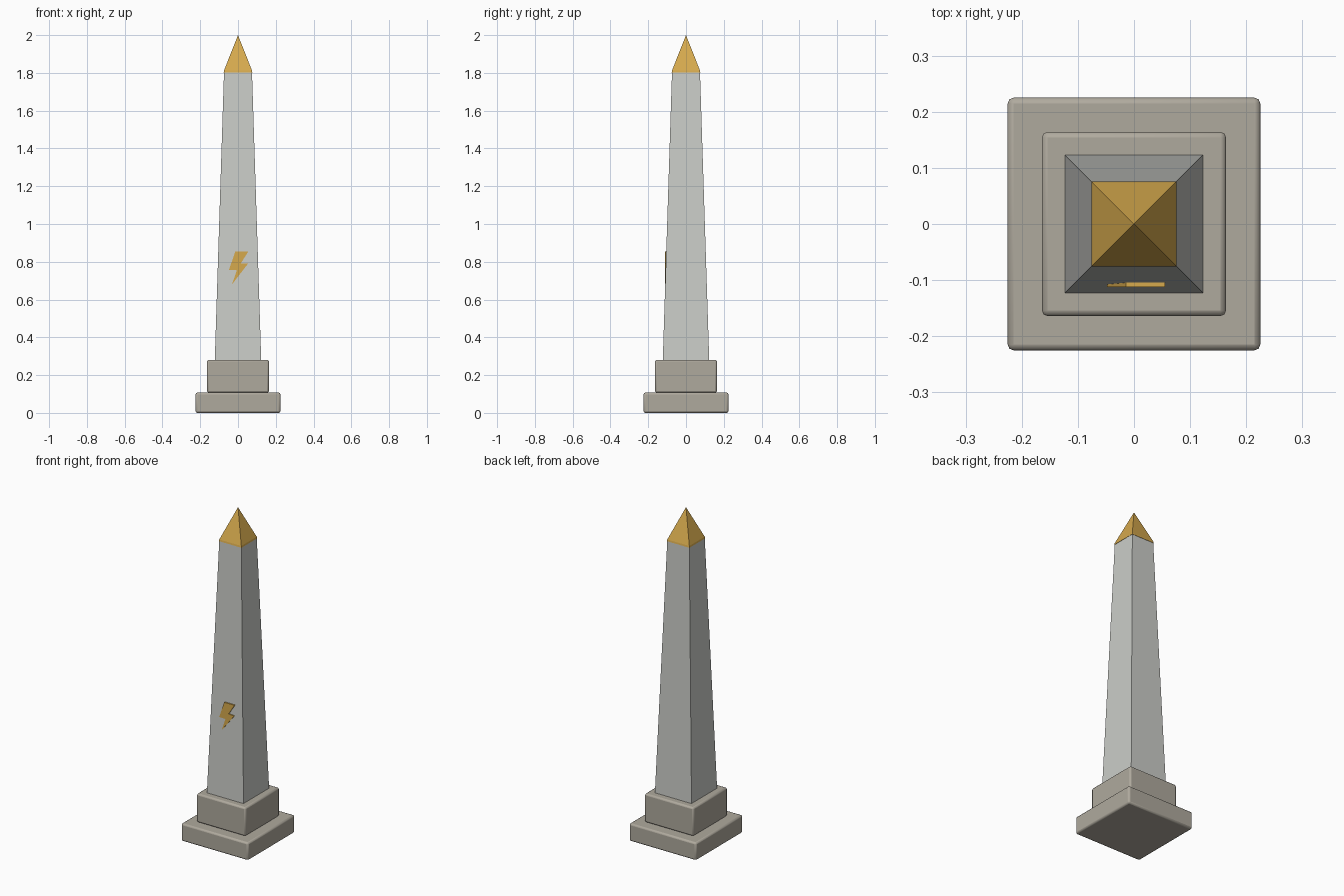
import bpy, bmesh, math

cube = bpy.data.objects.get("Cube")
if cube:
    bpy.data.objects.remove(cube, do_unlink=True)


def material(name, rgb):
    m = bpy.data.materials.new(name)
    m.use_nodes = True
    m.diffuse_color = (*rgb, 1)
    m.node_tree.nodes["Principled BSDF"].inputs["Base Color"].default_value = (*rgb, 1)
    return m


pale = material("pale_stone", (0.60, 0.61, 0.58))
warm = material("warm_stone", (0.43, 0.40, 0.34))
gold = material("gold", (0.67, 0.40, 0.075))


def make_object(name, bm, mat):
    bmesh.ops.recalc_face_normals(bm, faces=bm.faces)
    mesh = bpy.data.meshes.new(name)
    bm.to_mesh(mesh)
    bm.free()
    mesh.materials.append(mat)
    obj = bpy.data.objects.new(name, mesh)
    bpy.context.collection.objects.link(obj)
    return obj


def square_loft(name, rings, mat, apex=None):
    """Stack square rings of (half width, height), closed by a lid or a point."""
    bm = bmesh.new()
    loops = [[bm.verts.new((sx * h, sy * h, z))
              for sx, sy in ((-1, -1), (1, -1), (1, 1), (-1, 1))] for h, z in rings]
    bm.faces.new(loops[0])
    for low, high in zip(loops, loops[1:]):
        for i in range(4):
            j = (i + 1) % 4
            bm.faces.new((low[i], low[j], high[j], high[i]))
    if apex is None:
        bm.faces.new(loops[-1])
    else:
        tip = bm.verts.new((0, 0, apex))
        for i in range(4):
            bm.faces.new((loops[-1][i], loops[-1][(i + 1) % 4], tip))
    return make_object(name, bm, mat)


# Two stepped base blocks with softened edges
for name, half, bottom, top in (("lower_plinth", 0.225, 0, 0.107),
                                ("upper_plinth", 0.164, 0.107, 0.281)):
    block = square_loft(name, [(half, bottom), (half, top)], warm)
    bevel = block.modifiers.new("soft_edges", "BEVEL")
    bevel.width = 0.01
    bevel.segments = 2
    bpy.context.view_layer.objects.active = block
    block.select_set(True)
    bpy.ops.object.shade_smooth_by_angle(angle=math.radians(50))
    block.select_set(False)

# Tapered shaft
square_loft("shaft", [(0.123, 0.275), (0.074, 1.805)], pale)

# Pyramid tip with a thin collar
square_loft("gold_cap", [(0.076, 1.803), (0.074, 1.813)], gold, apex=2.0)

# Lightning bolt plate on the front
bolt = [(-0.014, 0.855), (0.055, 0.855), (0.015, 0.792), (0.053, 0.790),
        (-0.032, 0.680), (-0.006, 0.755), (-0.048, 0.757)]
bm = bmesh.new()
face = bm.faces.new([bm.verts.new((x, -0.112, z)) for x, z in bolt])
back = bmesh.ops.extrude_face_region(bm, geom=[face])
bmesh.ops.translate(bm, vec=(0, 0.009, 0),
                    verts=[v for v in back["geom"] if isinstance(v, bmesh.types.BMVert)])
make_object("bolt_emblem", bm, gold)
